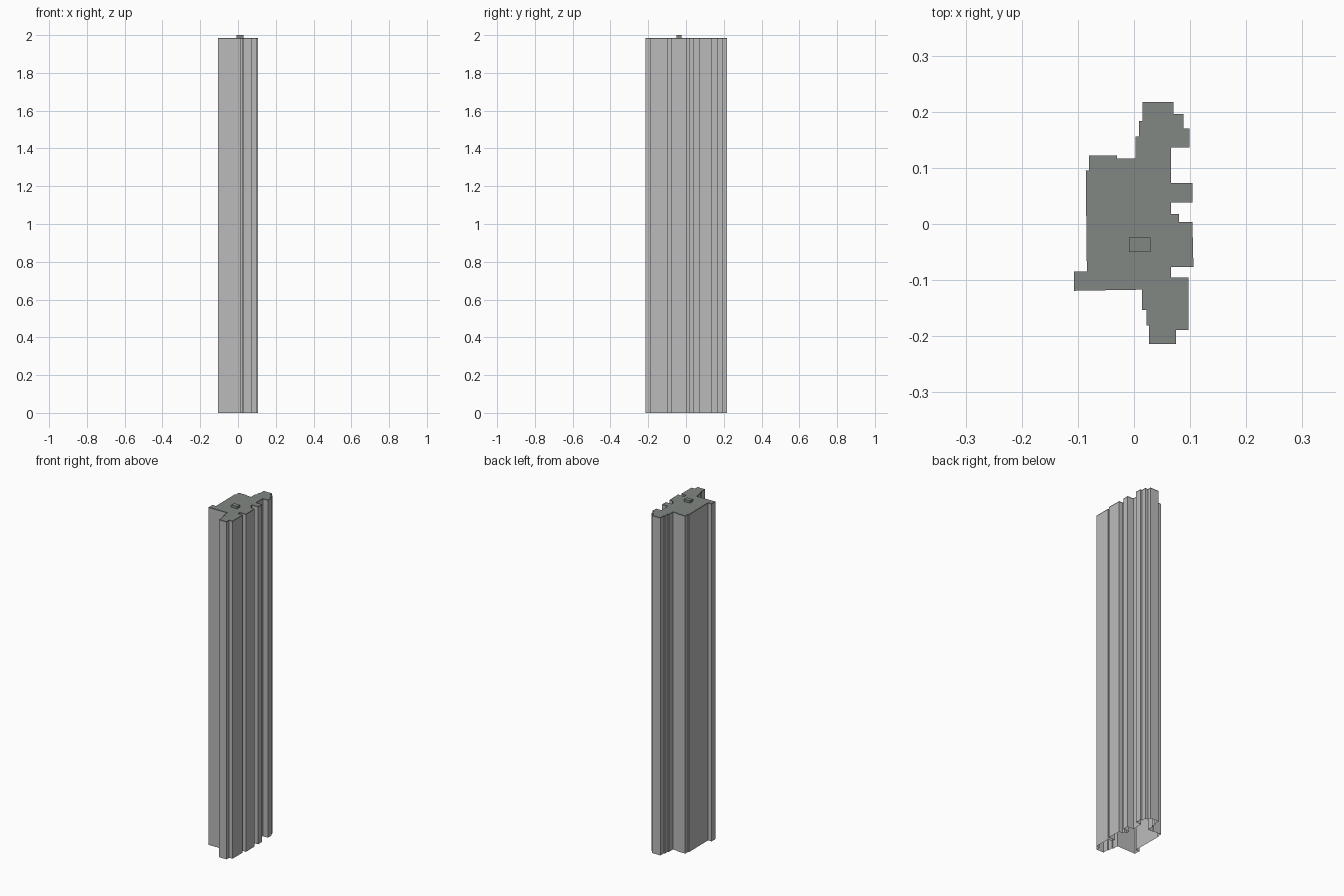
import bpy
import bmesh

WALL_TOP = 1.98
ROOF_TOP = 1.986
TOTAL = 2.0

default_cube = bpy.data.objects.get("Cube")
if default_cube:
    bpy.data.objects.remove(default_cube, do_unlink=True)


def make_material(name, colour):
    material = bpy.data.materials.new(name)
    material.use_nodes = True
    material.diffuse_color = colour
    shader = material.node_tree.nodes["Principled BSDF"]
    shader.inputs["Base Color"].default_value = colour
    return material


def extrude_outline(name, outline, bottom, top, material, cap_top=True):
    """Raise a counter-clockwise outline into flat walls, optionally closed on top."""
    mesh_builder = bmesh.new()
    lower = [mesh_builder.verts.new((x, y, bottom)) for x, y in outline]
    upper = [mesh_builder.verts.new((x, y, top)) for x, y in outline]
    count = len(outline)
    for i in range(count):
        j = (i + 1) % count
        mesh_builder.faces.new((lower[i], lower[j], upper[j], upper[i]))
    if cap_top:
        mesh_builder.faces.new(upper)
    mesh = bpy.data.meshes.new(name)
    mesh_builder.to_mesh(mesh)
    mesh_builder.free()
    mesh.materials.append(material)
    part = bpy.data.objects.new(name, mesh)
    bpy.context.collection.objects.link(part)
    return part


wall_grey = make_material("light grey wall", (0.50, 0.50, 0.50, 1))
roof_grey = make_material("greenish grey roof", (0.22, 0.245, 0.23, 1))

# Stepped floor plan in thousandths, clockwise from the back
east_side = [
    (15, 217), (70, 217), (70, 196), (88, 196), (88, 170), (99, 170),
    (99, 136), (66, 136), (66, 73), (104, 73), (104, 38), (66, 38),
    (66, 18), (80, 18), (80, 4), (104, 4), (106, -77), (66, -77),
    (66, -95), (97, -95), (97, -189), (75, -189), (75, -214),
]
west_side = [
    (27, -214), (27, -181), (22, -181), (22, -153), (14, -153), (14, -117),
    (-107, -119), (-107, -85), (-84, -85), (-86, 95), (-80, 95), (-80, 122),
    (-30, 122), (-30, 117), (3, 117), (3, 156), (9, 156), (9, 184), (15, 184),
]
plan = [(x / 1000, y / 1000) for x, y in reversed(east_side + west_side)]

# Tower shell, open underneath, with a thin roof slab
extrude_outline("tower_walls", plan, 0, WALL_TOP, wall_grey, cap_top=False)
extrude_outline("roof_slab", plan, WALL_TOP, ROOF_TOP, roof_grey)

# Small service box on the roof
left, right, front, back = -0.009, 0.029, -0.05, -0.024
box_plan = [(left, front), (right, front), (right, back), (left, back)]
extrude_outline("roof_service_box", box_plan, ROOF_TOP, TOTAL, roof_grey)
